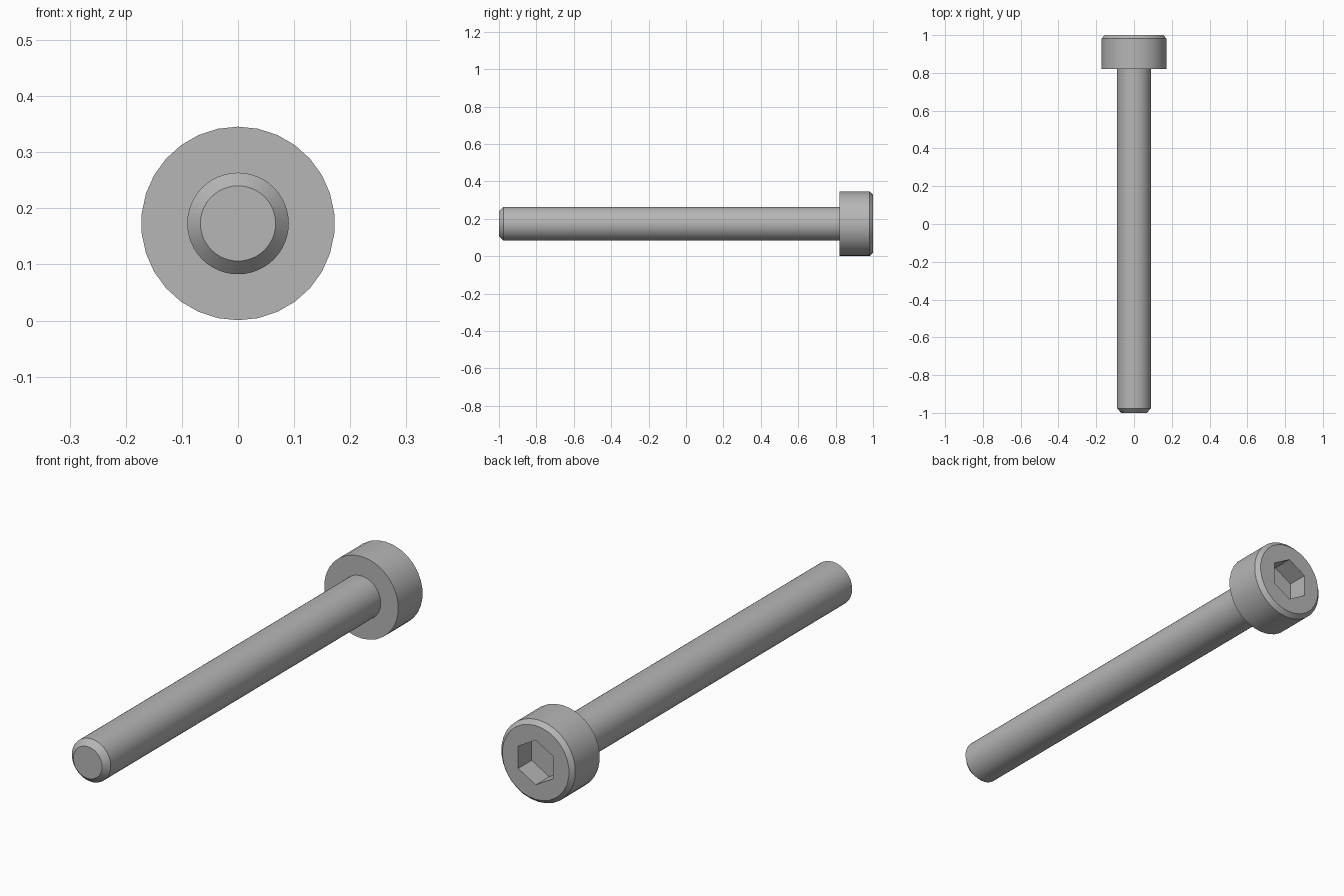
import bpy, bmesh
from math import sin, cos, pi, radians

cube = bpy.data.objects.get("Cube")
if cube:
    bpy.data.objects.remove(cube, do_unlink=True)

AXIS_Z = 0.173      # height of the bolt's axis
HEAD_R = 0.1725
SHANK_R = 0.0905
HEX_R = 0.094       # centre to corner of the socket

steel = bpy.data.materials.new("grey steel")
steel.use_nodes = True
colour = (0.47, 0.47, 0.47, 1)
steel.diffuse_color = colour
steel.node_tree.nodes["Principled BSDF"].inputs["Base Color"].default_value = colour


def ring(bm, sides, radius, y):
    """Polygon around the y axis with a corner at the top."""
    angles = [2 * pi * i / sides for i in range(sides)]
    return [bm.verts.new((radius * sin(a), y, radius * cos(a))) for a in angles]


def wall(bm, a, b):
    """Band of quads between two rings of equal count."""
    n = len(a)
    for i in range(n):
        j = (i + 1) % n
        bm.faces.new((a[i], a[j], b[j], b[i]))


def tube(bm, sides, profile):
    """Stack of rings joined by walls; returns the first and last ring."""
    rings = [ring(bm, sides, r, y) for r, y in profile]
    for a, b in zip(rings, rings[1:]):
        wall(bm, a, b)
    return rings[0], rings[-1]


def loop_edges(bm, verts):
    return [bm.edges.get((verts[i - 1], verts[i])) for i in range(len(verts))]


def finish(bm, name):
    bmesh.ops.recalc_face_normals(bm, faces=bm.faces[:])
    mesh = bpy.data.meshes.new(name)
    bm.to_mesh(mesh)
    bm.free()
    mesh.materials.append(steel)
    obj = bpy.data.objects.new(name, mesh)
    obj.location.z = AXIS_Z
    bpy.context.collection.objects.link(obj)
    bpy.ops.object.select_all(action="DESELECT")
    obj.select_set(True)
    bpy.context.view_layer.objects.active = obj
    bpy.ops.object.shade_smooth_by_angle(angle=radians(30))


# Shank with a chamfered tip, sunk slightly into the head
bm = bmesh.new()
tip, root = tube(bm, 48, [(0.067, -1), (SHANK_R, -0.976), (SHANK_R, 0.83)])
bm.faces.new(tip)
bm.faces.new(root)
finish(bm, "shank")

# Cylindrical head with a chamfered rim and a hexagonal socket
bm = bmesh.new()
under, rim = tube(bm, 30, [(HEAD_R, 0.82), (HEAD_R, 0.982), (HEAD_R - 0.017, 1)])
mouth, floor = tube(bm, 6, [(HEX_R, 1), (HEX_R, 0.91)])
bm.faces.new(under)
bm.faces.new(floor)
bmesh.ops.triangle_fill(bm, use_beauty=True, normal=(0, 1, 0),
                        edges=loop_edges(bm, rim) + loop_edges(bm, mouth))
finish(bm, "socket_head")
